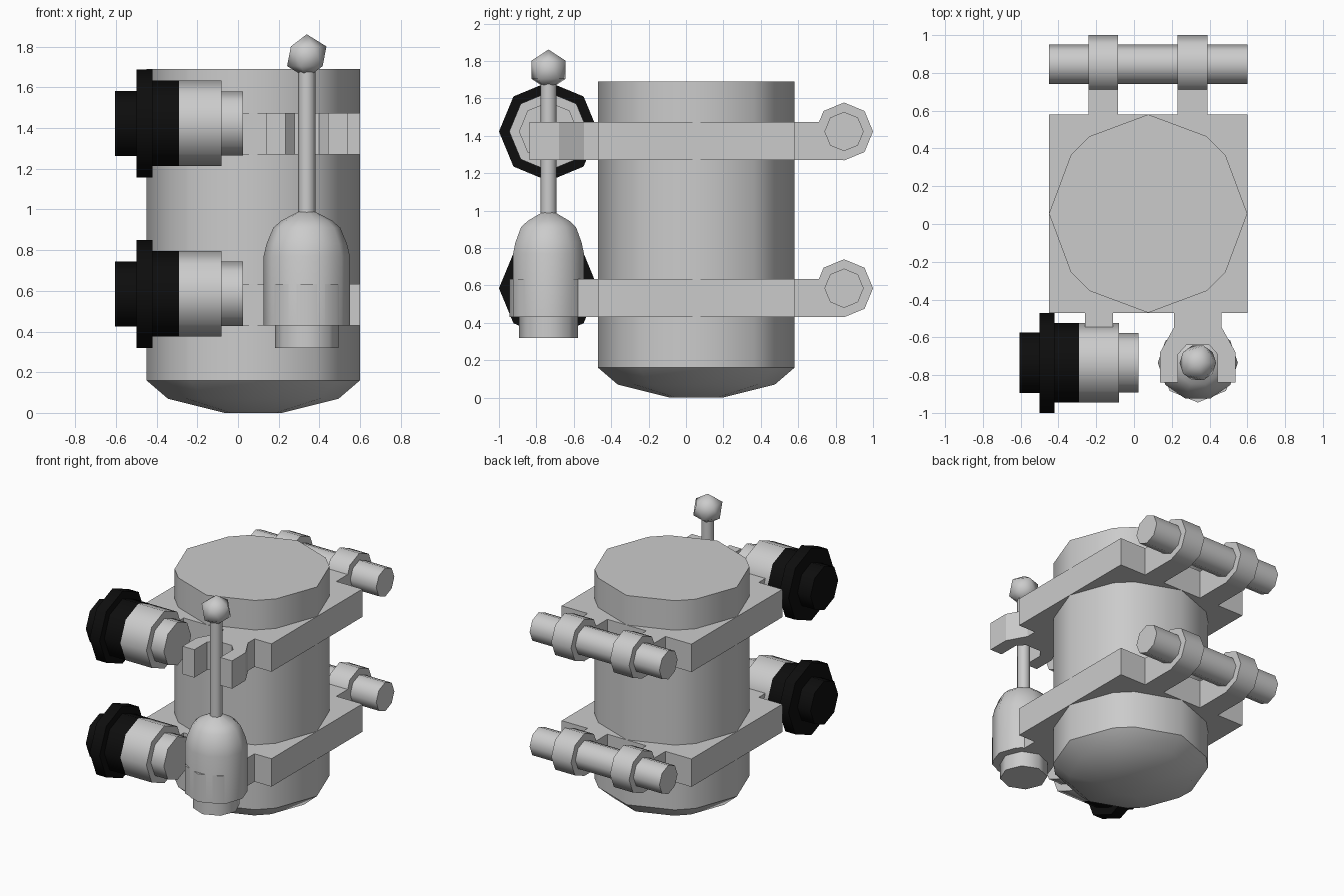
import bpy, bmesh, math
from mathutils import Vector

if "Cube" in bpy.data.objects:
    bpy.data.objects.remove(bpy.data.objects["Cube"])


def finish(name, bm, mat=None, smooth=None):
    bmesh.ops.recalc_face_normals(bm, faces=bm.faces)
    me = bpy.data.meshes.new(name)
    bm.to_mesh(me)
    bm.free()
    ob = bpy.data.objects.new(name, me)
    bpy.context.collection.objects.link(ob)
    if mat:
        me.materials.append(mat)
    if smooth:
        bpy.ops.object.select_all(action='DESELECT')
        ob.select_set(True)
        bpy.context.view_layer.objects.active = ob
        bpy.ops.object.shade_smooth_by_angle(angle=math.radians(smooth))
    return ob


def ngon(n):
    return [(math.cos(2 * math.pi * i / n), math.sin(2 * math.pi * i / n)) for i in range(n)]


def lathe(name, profile, section, center, axis='Z', mat=None, smooth=46):
    """Stack scaled copies of a section; profile holds (radius, position on axis)."""
    bm = bmesh.new()
    c = Vector(center)
    rings = []
    for r, t in profile:
        ring = []
        for u, v in section:
            p = Vector((r * u, r * v, t)) if axis == 'Z' else Vector((t, r * u, r * v))
            ring.append(bm.verts.new(c + p))
        rings.append(ring)
    n = len(section)
    for a, b in zip(rings, rings[1:]):
        for i in range(n):
            j = (i + 1) % n
            bm.faces.new((a[i], a[j], b[j], b[i]))
    bm.faces.new(rings[0])
    bm.faces.new(rings[-1])
    return finish(name, bm, mat, smooth)


def prism(name, outline, z0, z1):
    bm = bmesh.new()
    f = bm.faces.new([bm.verts.new((x, y, z0)) for x, y in outline])
    ext = bmesh.ops.extrude_face_region(bm, geom=[f])
    bmesh.ops.translate(bm, vec=(0, 0, z1 - z0),
                        verts=[v for v in ext['geom'] if isinstance(v, bmesh.types.BMVert)])
    return finish(name, bm)


def box(name, x0, x1, y0, y1, z0, z1):
    return prism(name, [(x0, y0), (x1, y0), (x1, y1), (x0, y1)], z0, z1)


black = bpy.data.materials.new("black")
black.diffuse_color = (0.004, 0.004, 0.004, 1)
black.use_nodes = True
black.node_tree.nodes["Principled BSDF"].inputs["Base Color"].default_value = black.diffuse_color

OCT = ngon(8)

# Main canister: twelve-sided with uneven sides, shallow domed bottom
quarter = [(1, 0), (0.78, 0.59), (0.59, 0.78)]
twelve = []
for k in range(4):
    for u, v in quarter:
        for _ in range(k):
            u, v = -v, u
        twelve.append((u, v))
lathe("canister", [(0.14, 0), (0.42, 0.07), (0.525, 0.16), (0.525, 1.69)],
      twelve, (0.075, 0.055, 0))

# Two clamp levels
for level, z0, zc in (("lower", 0.43, 0.585), ("upper", 1.27, 1.423)):
    z1 = z0 + 0.204
    box(level + "_plate", -0.45, 0.6, -0.47, 0.58, z0, z1)

    # Rear hinge: rod, two lugs with octagonal collars
    lathe(level + "_hinge_rod", [(0.105, -0.45), (0.105, 0.6)], OCT, (0, 0.845, zc), 'X')
    for side, x0, x1 in (("left", -0.24, -0.085), ("right", 0.23, 0.39)):
        box(f"{level}_{side}_hinge_lug", x0, x1, 0.57, 0.845, z0, z1)
        lathe(f"{level}_{side}_hinge_collar", [(0.155, x0), (0.155, x1)],
              OCT, (0, 0.845, zc), 'X')

    # Front knob: black cap and flange, grey barrel and tip
    kc = (0, -0.735, zc)
    lathe(level + "_knob_cap",
          [(0.16, -0.605), (0.16, -0.5), (0.265, -0.5), (0.265, -0.42), (0.21, -0.42), (0.21, -0.29)],
          OCT, kc, 'X', black)
    lathe(level + "_knob_barrel",
          [(0.21, -0.29), (0.21, -0.08), (0.158, -0.08), (0.158, 0.025)], OCT, kc, 'X')
    box(level + "_knob_lug", -0.26, -0.11, -0.735, -0.46, z0, z1)

# Lever mounts: upper fork is a mirrored half outline, lower is a solid octagonal socket
LX, LY = 0.338, -0.735
half = [(0.125, -0.46), (0.125, -0.545), (0.2, -0.68), (0.2, -0.838),
        (0.105, -0.838), (0.105, -0.69), (0.06, -0.64)]
fork = [(LX + x, y) for x, y in half] + [(LX - x, y) for x, y in reversed(half)]
prism("upper_lever_fork", fork, 1.27, 1.474)
box("lower_lever_arm", LX - 0.125, LX + 0.125, LY, -0.46, 0.43, 0.634)
lathe("lower_lever_socket", [(0.21, 0.43), (0.21, 0.634)], OCT, (LX, LY, 0))

# Lever: foot, rounded body, stem and ball
body = [(u, 0.94 * v) for u, v in ngon(10)]
lathe("lever_foot", [(0.157, 0.32), (0.157, 0.45)], OCT, (LX, LY, 0))
lathe("lever_body", [(0.212, 0.43), (0.212, 0.77), (0.198, 0.83), (0.165, 0.91), (0.125, 0.945), (0.03, 0.995)],
      body, (LX, LY, 0))
lathe("lever_stem", [(0.043, 0.96), (0.043, 1.72)], OCT, (LX, LY, 0))
bm = bmesh.new()
bmesh.ops.create_icosphere(bm, subdivisions=1, radius=0.108)
bmesh.ops.translate(bm, verts=bm.verts, vec=(LX, LY, 1.753))
finish("lever_ball", bm, smooth=46)
